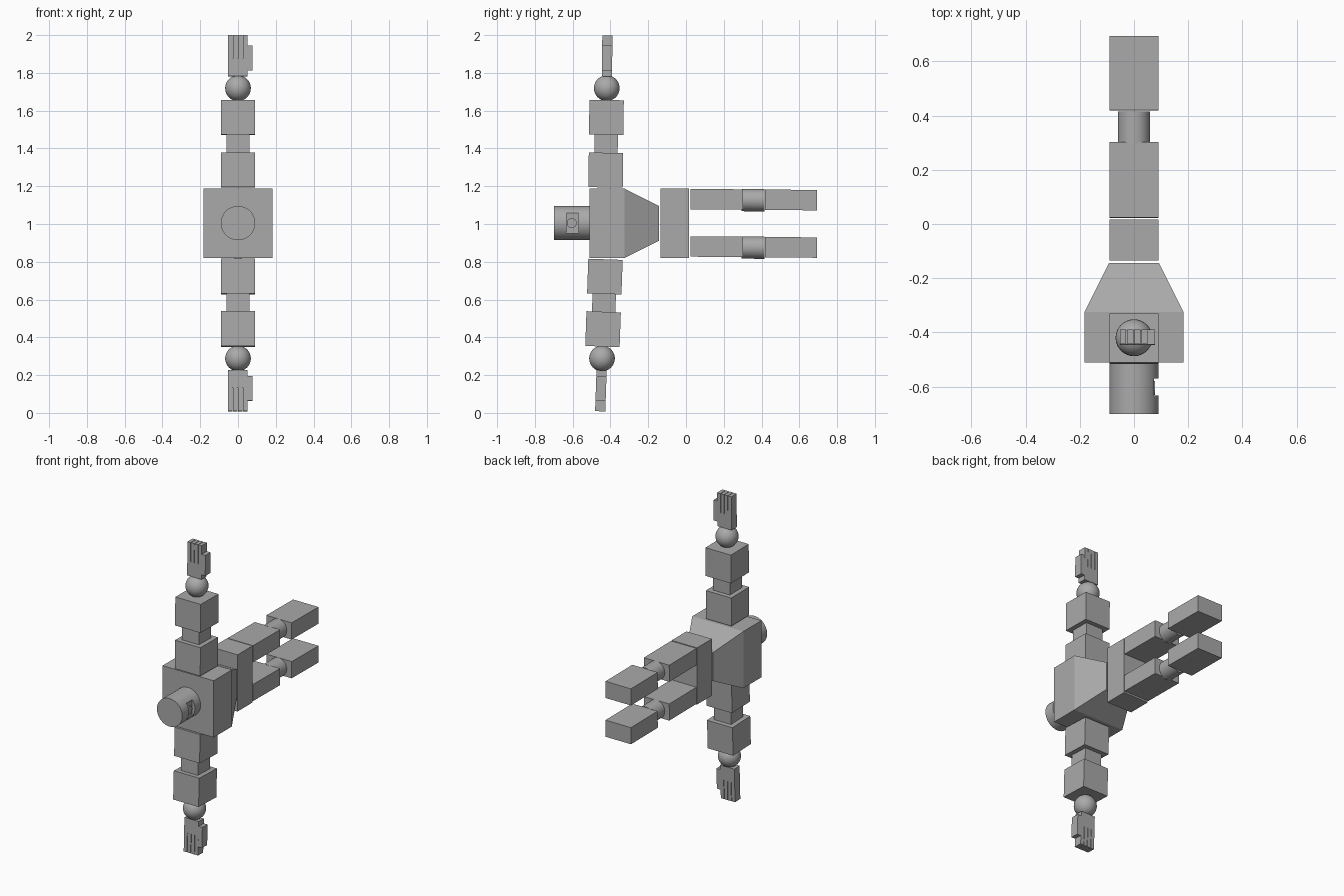
import bpy, bmesh, math
from mathutils import Matrix, Vector

if "Cube" in bpy.data.objects:
    bpy.data.objects.remove(bpy.data.objects["Cube"])

grey = bpy.data.materials.new("plain grey")
grey.diffuse_color = (0.40, 0.40, 0.40, 1)
grey.use_nodes = True
grey.node_tree.nodes["Principled BSDF"].inputs["Base Color"].default_value = grey.diffuse_color


def finish(name, bm, matrix=Matrix()):
    bm.transform(matrix)
    bmesh.ops.recalc_face_normals(bm, faces=bm.faces)
    mesh = bpy.data.meshes.new(name)
    bm.to_mesh(mesh)
    bm.free()
    mesh.materials.append(grey)
    ob = bpy.data.objects.new(name, mesh)
    bpy.context.collection.objects.link(ob)
    return ob


def box(name, lo, hi, matrix=Matrix()):
    bm = bmesh.new()
    lo, hi = Vector(lo), Vector(hi)
    bmesh.ops.create_cube(bm, size=1, matrix=Matrix.Translation((lo + hi) / 2)
                          @ Matrix.Diagonal((*(hi - lo), 1)))
    return finish(name, bm, matrix)


def rod(name, centre, radius, length, axis, matrix=Matrix()):
    bm = bmesh.new()
    turn = Matrix.Rotation(math.pi / 2, 4, 'X' if axis == 'y' else 'Y')
    bmesh.ops.create_cone(bm, cap_ends=True, segments=32, radius1=radius, radius2=radius,
                          depth=length, matrix=Matrix.Translation(centre) @ turn)
    return finish(name, bm, matrix)


# Chest block and tapered waist
box("chest", (-0.183, -0.51, 0.82), (0.183, -0.325, 1.187))
waist = box("waist", (-0.183, -0.325, 0.82), (0.183, -0.143, 1.187))
for v in waist.data.vertices:
    if v.co.y > -0.2:
        v.co.x *= 0.5
        v.co.z = 1.003 + (v.co.z - 1.003) * 0.5
box("pelvis", (-0.091, -0.135, 0.82), (0.091, 0.017, 1.187))

# Head with a recess on one side and a round sensor inside
head = rod("head", (0, -0.606, 1.005), 0.091, 0.188, 'y')
cutter = box("head_cutter", (0.068, -0.632, 0.95), (0.12, -0.57, 1.058))
cutter.hide_render = True
cutter.hide_viewport = True
cut = head.modifiers.new("recess", 'BOOLEAN')
cut.operation = 'DIFFERENCE'
cut.solver = 'EXACT'
cut.object = cutter
rod("head_sensor", (0.068, -0.605, 1.005), 0.026, 0.02, 'x')

# Legs
for side, z in (("upper", 1.132), ("lower", 0.881)):
    pivot = Vector((0, 0.02, z))
    tilt = Matrix.Translation(pivot) @ Matrix.Rotation(math.radians(-0.5), 4, 'X')
    box(side + "_thigh", (-0.091, 0.003, -0.054), (0.091, 0.281, 0.054), tilt)
    rod(side + "_knee", (0, 0.335, -0.003), 0.059, 0.12, 'y', tilt)
    box(side + "_shin", (-0.091, 0.399, -0.054), (0.091, 0.673, 0.054), tilt)

# Arms, built outwards along local z from the shoulder
for side, sign, z, lean in (("upper", 1, 1.187, 0.7), ("lower", -1, 0.82, 2.0)):
    arm = (Matrix.Translation((0, -0.426, z)) @ Matrix.Rotation(math.radians(-lean), 4, 'X')
           @ Matrix.Diagonal((1, 1, sign, 1)))
    box(side + "_upper_arm", (-0.091, -0.091, 0.007), (0.091, 0.091, 0.19), arm)
    box(side + "_elbow", (-0.061, -0.062, 0.19), (0.061, 0.062, 0.285), arm)
    box(side + "_forearm", (-0.091, -0.091, 0.285), (0.091, 0.091, 0.469), arm)
    bm = bmesh.new()
    bmesh.ops.create_uvsphere(bm, u_segments=32, v_segments=16, radius=0.068,
                              matrix=Matrix.Translation((0, 0, 0.532)))
    finish(side + "_wrist", bm, arm)
    # Hand with four fingers and a thumb
    box(side + "_palm", (-0.052, -0.027, 0.595), (0.05, 0.027, 0.688), arm)
    for i in range(4):
        x = -0.052 + i * 0.0263
        box(f"{side}_finger_{i + 1}", (x, -0.027, 0.688), (x + 0.023, 0.027, 0.812), arm)
    box(side + "_thumb", (0.05, -0.027, 0.625), (0.077, 0.027, 0.757), arm)

# Smooth the round parts, keeping their rims sharp
for ob in bpy.context.collection.objects:
    ob.select_set(ob.name.endswith(("_wrist", "_knee", "head", "_sensor")))
    if ob.select_get():
        bpy.context.view_layer.objects.active = ob
bpy.ops.object.shade_smooth_by_angle(angle=math.radians(30))
